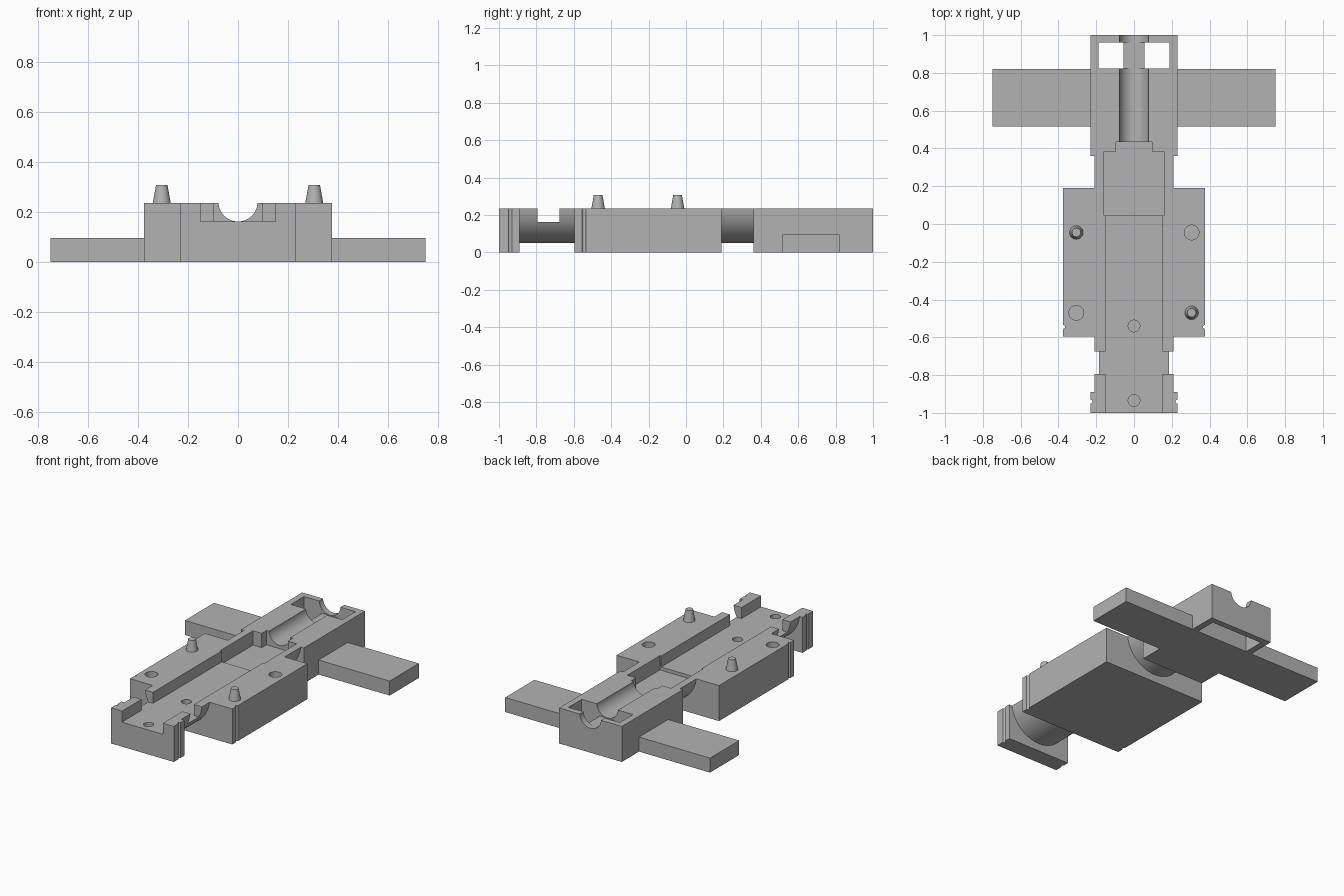
import bpy
import math
from mathutils import Matrix

old = bpy.data.objects.get("Cube")
if old:
    bpy.data.objects.remove(old, do_unlink=True)

import bmesh

TOP, FLOOR = 0.235, 0.162

grey = bpy.data.materials.new("plain grey")
grey.use_nodes = True
grey.diffuse_color = (0.45, 0.45, 0.45, 1)
grey.node_tree.nodes["Principled BSDF"].inputs["Base Color"].default_value = grey.diffuse_color


def make(name, bm):
    mesh = bpy.data.meshes.new(name)
    bm.to_mesh(mesh)
    bm.free()
    mesh.materials.append(grey)
    obj = bpy.data.objects.new(name, mesh)
    bpy.context.collection.objects.link(obj)
    return obj


def box(name, x0, x1, y0, y1, z0, z1):
    bm = bmesh.new()
    bmesh.ops.create_cube(bm, size=1)
    bmesh.ops.scale(bm, vec=(x1 - x0, y1 - y0, z1 - z0), verts=bm.verts)
    bmesh.ops.translate(bm, vec=((x0 + x1) / 2, (y0 + y1) / 2, (z0 + z1) / 2), verts=bm.verts)
    return make(name, bm)


def wide(name, half, y0, y1, z0, z1):
    return box(name, -half, half, y0, y1, z0, z1)


def post(name, x, y, z0, z1, r0, r1):
    bm = bmesh.new()
    bmesh.ops.create_cone(bm, cap_ends=True, segments=32, radius1=r0, radius2=r1, depth=z1 - z0)
    bmesh.ops.translate(bm, vec=(x, y, (z0 + z1) / 2), verts=bm.verts)
    return make(name, bm)


def barrel(name, y0, y1, z, r):
    bm = bmesh.new()
    bmesh.ops.create_cone(bm, cap_ends=True, segments=64, radius1=r, radius2=r, depth=y1 - y0,
                          matrix=Matrix.Rotation(math.pi / 2, 4, 'X'))
    bmesh.ops.translate(bm, vec=(0, (y0 + y1) / 2, z), verts=bm.verts)
    return make(name, bm)


def combine(target, other, operation):
    mod = target.modifiers.new("combine", 'BOOLEAN')
    mod.object, mod.operation, mod.solver = other, operation, 'EXACT'
    bpy.context.view_layer.objects.active = target
    bpy.ops.object.modifier_apply(modifier=mod.name)
    bpy.data.objects.remove(other, do_unlink=True)


# Solid blocks joined by round necks
body = wide("mould_body", 0.375, -0.595, 0.19, 0, TOP)
for part in (
    barrel("front_neck", -0.92, -0.55, 0.26, 0.21),
    barrel("rear_neck", 0.15, 0.40, 0.26, 0.21),
    wide("front_block", 0.23, -1, -0.89, 0, TOP),
    wide("rear_block", 0.23, 0.36, 1, 0, TOP),
    wide("side_wings", 0.75, 0.515, 0.82, 0, 0.096),
):
    combine(body, part, 'UNION')

# Flat top, long channel, pocket, shaft groove and rear window
for cutter in (
    wide("top_cutter", 1, -1.1, 1.1, TOP, 0.7),
    wide("channel_cutter", 0.15, -1.1, 0.06, FLOOR, 0.5),
    wide("neck_notch_cutter", 0.3, -0.795, -0.675, FLOOR, 0.5),
    wide("pocket_cutter", 0.16, 0.045, 0.385, 0.14, 0.5),
    wide("pocket_tab_cutter", 0.096, 0.35, 0.435, 0.14, 0.5),
    barrel("groove_cutter", 0.42, 1.1, 0.24, 0.078),
    wide("window_cutter", 0.188, 0.822, 0.96, -0.1, 0.5),
):
    combine(body, cutter, 'DIFFERENCE')

# Alignment sockets in the top and in the channel floor
for x, y, z, r in ((0.305, -0.045, TOP, 0.039), (-0.305, -0.47, TOP, 0.039),
                   (0, -0.54, FLOOR, 0.031), (0, -0.935, FLOOR, 0.031)):
    combine(body, post("socket_cutter", x, y, z - 0.075, z + 0.05, r, r), 'DIFFERENCE')

# Small upright grooves on the outer sides
for side in (-1, 1):
    for x, y in ((0.375, -0.545), (0.23, -0.94)):
        combine(body, post("side_groove_cutter", side * x, y, -0.1, 0.4, 0.01, 0.01), 'DIFFERENCE')

# Low bar crossing the window
bar = barrel("window_bar", 0.81, 0.97, 0.24, 0.097)
combine(bar, wide("bar_cutter", 0.3, 0.7, 1.1, 0.16, 0.5), 'DIFFERENCE')
combine(body, bar, 'UNION')

# Tapered alignment pegs
pegs = [post(name, x, y, TOP, 0.307, 0.036, 0.023)
        for name, x, y in (("right_peg", -0.305, -0.045), ("left_peg", 0.305, -0.47))]

for obj in [body] + pegs:
    bpy.ops.object.select_all(action='DESELECT')
    obj.select_set(True)
    bpy.context.view_layer.objects.active = obj
    bpy.ops.object.shade_smooth_by_angle(angle=math.radians(30))
